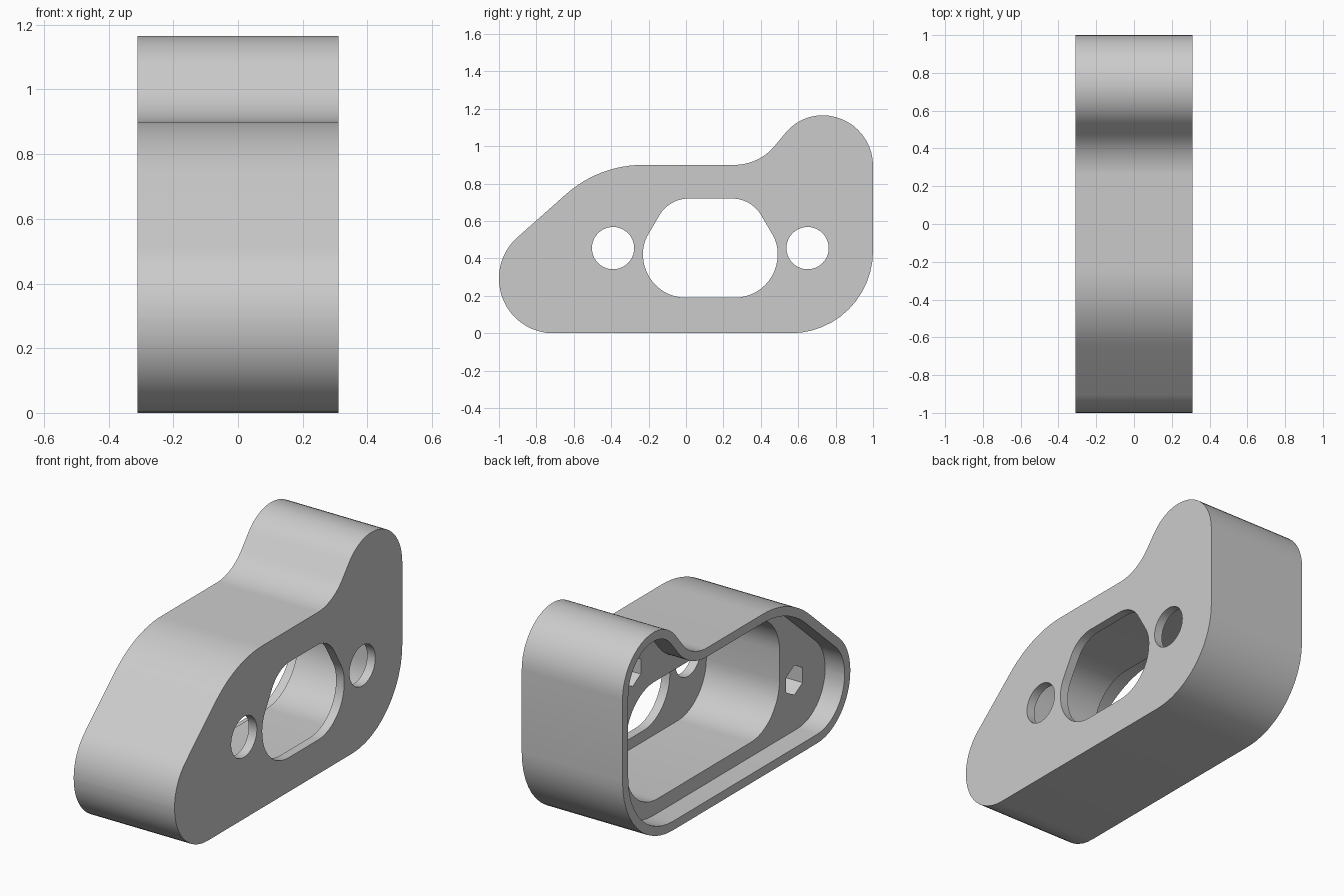
import bpy, bmesh, math
from mathutils import Vector

if "Cube" in bpy.data.objects:
    bpy.data.objects.remove(bpy.data.objects["Cube"])

X0, X1 = -0.31, 0.31      # open side, plate side
FLANGE_X = -0.19          # recessed flange level
PLATE_X = 0.26            # inner face of the front plate


def rounded(corners, seg=12):
    """Closed (y, z) outline from corners given as (y, z, fillet radius)."""
    pts, n = [], len(corners)
    for i, (y, z, r) in enumerate(corners):
        p = Vector((y, z))
        a = (Vector(corners[i - 1][:2]) - p).normalized()
        b = (Vector(corners[(i + 1) % n][:2]) - p).normalized()
        half = a.angle(b) / 2
        c = p + (a + b).normalized() * r / math.sin(half)
        s = p + a * r / math.tan(half) - c
        e = p + b * r / math.tan(half) - c
        turn = math.atan2(s.x * e.y - s.y * e.x, s.dot(e))
        for k in range(seg + 1):
            t = turn * k / seg
            pts.append(c + Vector((s.x * math.cos(t) - s.y * math.sin(t),
                                   s.x * math.sin(t) + s.y * math.cos(t))))
    # drop points that meet a neighbour
    return [p for i, p in enumerate(pts) if (p - pts[i - 1]).length > 0.004]


def inset(pts, d):
    """Move a counter-clockwise outline inward."""
    out = []
    for i, p in enumerate(pts):
        a = (p - pts[i - 1]).normalized()
        b = (pts[(i + 1) % len(pts)] - p).normalized()
        t = (a + b).normalized()
        out.append(p + Vector((-t.y, t.x)) * d / t.dot(a))
    return out


def circle(y, z, r, n):
    return [Vector((y + r * math.sin(2 * math.pi * k / n),
                    z + r * math.cos(2 * math.pi * k / n))) for k in range(n)]


def prism(name, pts, xa, xb):
    bm = bmesh.new()
    f = bm.faces.new([bm.verts.new((xa, p.x, p.y)) for p in pts])
    ext = bmesh.ops.extrude_face_region(bm, geom=[f])["geom"]
    bmesh.ops.translate(bm, vec=(xb - xa, 0, 0),
                        verts=[v for v in ext if isinstance(v, bmesh.types.BMVert)])
    bmesh.ops.recalc_face_normals(bm, faces=bm.faces)
    me = bpy.data.meshes.new(name)
    bm.to_mesh(me)
    bm.free()
    ob = bpy.data.objects.new(name, me)
    bpy.context.collection.objects.link(ob)
    return ob


def cut(body, pts, xa, xb):
    cutter = prism("cutter", pts, xa, xb)
    cutter.hide_render = True
    mod = body.modifiers.new("cut", 'BOOLEAN')
    mod.operation, mod.solver, mod.object = 'DIFFERENCE', 'EXACT', cutter
    bpy.context.view_layer.objects.active = body
    bpy.ops.object.modifier_apply(modifier=mod.name)
    bpy.data.objects.remove(cutter)


# Outer housing, counter-clockwise in (y, z)
outline = rounded([(-1, 0, .29), (1, 0, .44), (1, 1.165, .27), (.61, 1.165, .255),
                   (.39, .9, .28), (-.465, .9, .62), (-1, .425, .29)])
housing = prism("housing", outline, X0, X1)

# Rim recess, then the deep pocket behind the front plate
cut(housing, inset(outline, .05), X0 - .1, FLANGE_X)
cut(housing, rounded([(-.55, .13, .25), (.8, .13, .28), (.8, .79, .25), (-.55, .79, .25)]),
    X0 - .1, PLATE_X)

# Central window in the front plate
cut(housing, rounded([(-.23, .19, .23), (.49, .19, .23), (.49, .48, .2),
                      (.35, .72, .18), (-.09, .72, .18), (-.23, .48, .2)]), 0, X1 + .1)

# Round bolt holes in the plate
for y in (-.39, .65):
    cut(housing, circle(y, .455, .113, 40), 0, X1 + .1)

# Blind hexagonal holes in the flange
for y, z in ((-.68, .33), (.74, .92)):
    cut(housing, circle(y, z, .083, 6), X0 - .1, .2)

housing.select_set(True)
bpy.context.view_layer.objects.active = housing
bpy.ops.object.shade_smooth_by_angle(angle=math.radians(30))
